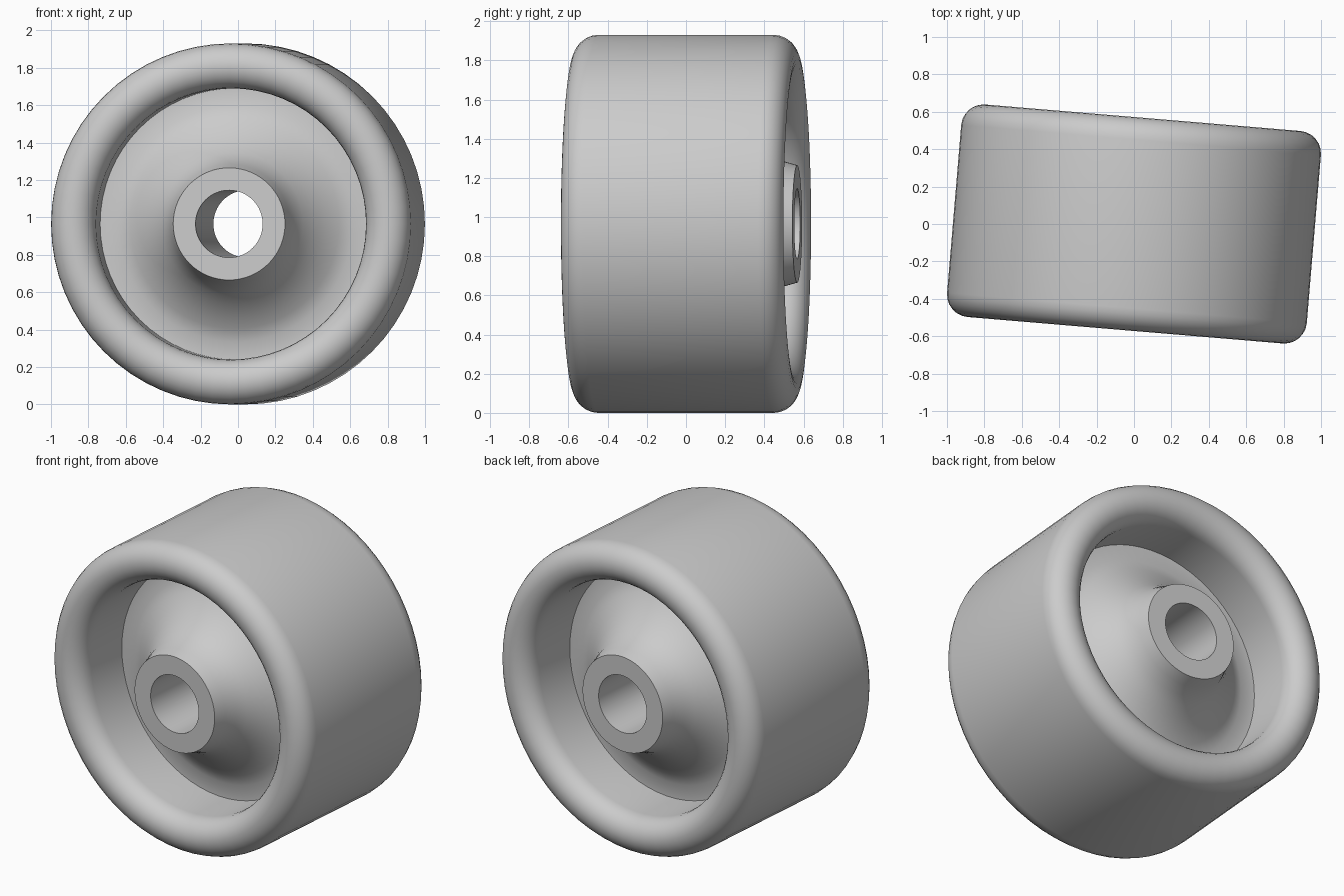
import bpy
import bmesh
from math import pi, sin, cos, radians

cube = bpy.data.objects.get("Cube")
if cube:
    bpy.data.objects.remove(cube, do_unlink=True)

RADIUS = 0.965       # outer radius of the tread
ROUND = 0.12         # radius of the rounded rims
HALF = 0.57          # half the width of the wheel
WEB = 0.175          # half the thickness of the web at its edge
TURN = radians(-4.8)  # the wheel stands slightly turned

grey = bpy.data.materials.new("light grey")
grey.use_nodes = True
colour = (0.6, 0.6, 0.6, 1)
grey.diffuse_color = colour
grey.node_tree.nodes["Principled BSDF"].inputs["Base Color"].default_value = colour


def mirrored(half):
    """Continue a front half profile (radius, depth) to the back."""
    return half + [(r, -y) for r, y in reversed(half)]


def lathe(name, profile, sides, closed=False, sharp=35):
    """Spin a (radius, depth) profile around the axle."""
    bm = bmesh.new()
    rings = []
    for r, y in profile:
        angles = [2 * pi * i / sides for i in range(sides)]
        rings.append([bm.verts.new((r * cos(a), y, r * sin(a))) for a in angles])
    pairs = list(zip(rings, rings[1:]))
    if closed:
        pairs.append((rings[-1], rings[0]))
    for a, b in pairs:
        for i in range(sides):
            j = (i + 1) % sides
            bm.faces.new((a[i], a[j], b[j], b[i]))
    mesh = bpy.data.meshes.new(name)
    bmesh.ops.recalc_face_normals(bm, faces=bm.faces)
    bm.to_mesh(mesh)
    bm.free()
    mesh.materials.append(grey)
    obj = bpy.data.objects.new(name, mesh)
    bpy.context.collection.objects.link(obj)
    obj.location.z = RADIUS
    obj.rotation_euler.z = TURN
    bpy.ops.object.select_all(action='DESELECT')
    obj.select_set(True)
    bpy.context.view_layer.objects.active = obj
    bpy.ops.object.shade_smooth_by_angle(angle=radians(sharp))
    return obj


# Tyre: inner wall, half-round rims and flat tread
steps = 12
rim = [(RADIUS - ROUND - ROUND * cos(pi * i / steps),
        -(HALF - ROUND) - ROUND * sin(pi * i / steps)) for i in range(steps + 1)]
lathe("tyre", mirrored(rim), 64, closed=True)

# Wheel centre: flat ring, flared web, hub face and bore
outer = RADIUS - 2 * ROUND
flare = [(0.63, WEB), (0.56, 0.21), (0.49, 0.26), (0.43, 0.315),
         (0.38, 0.375), (0.345, 0.43), (0.32, 0.5), (0.3, HALF)]
centre = [(0.18, -HALF)] + [(r, -y) for r, y in reversed(flare)] + [(outer, -WEB)]
lathe("wheel_centre", mirrored(centre), 64, closed=True, sharp=28)
